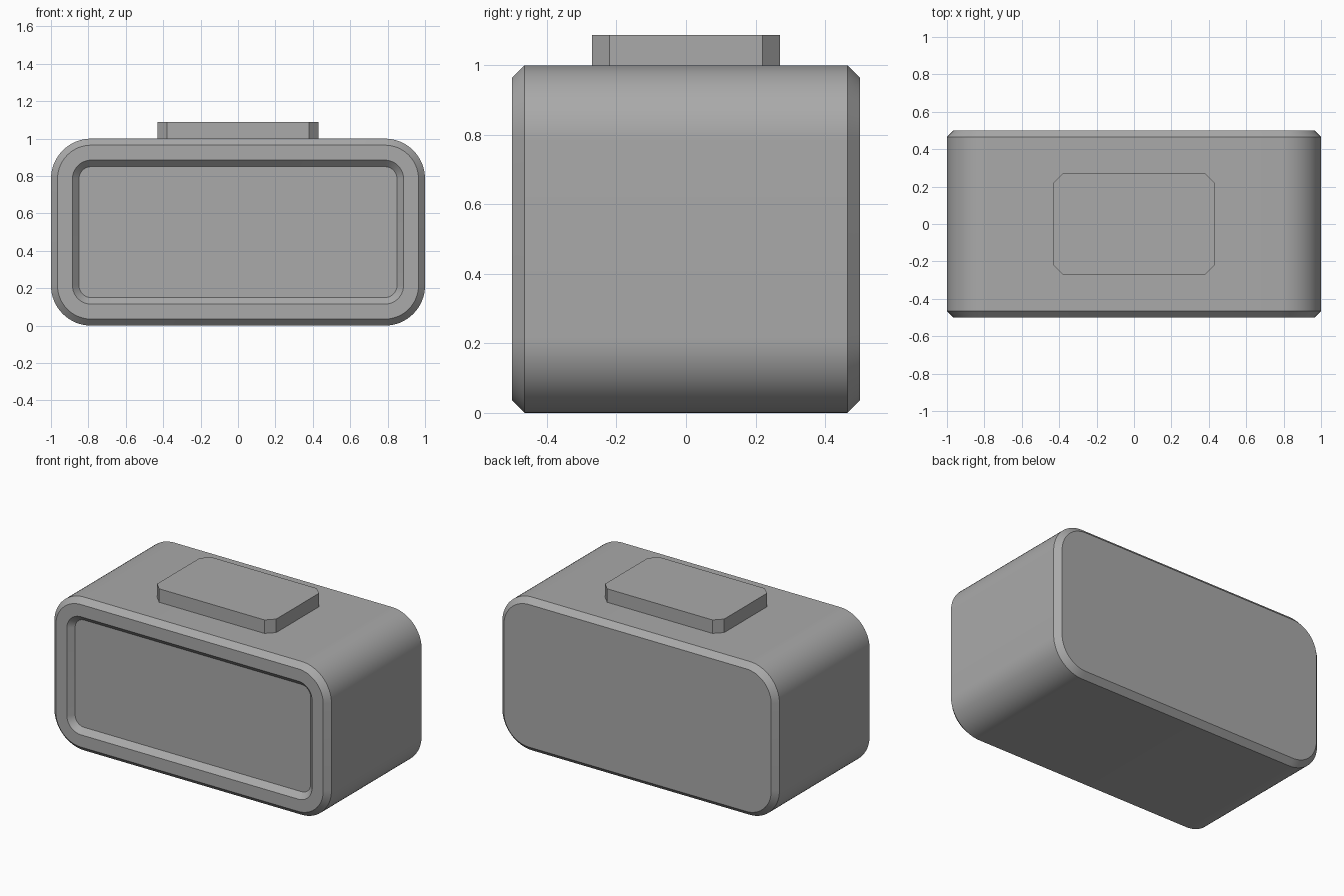
import bpy, bmesh, math

if "Cube" in bpy.data.objects:
    bpy.data.objects.remove(bpy.data.objects["Cube"])

SEGS = 16  # segments per rounded corner

grey = bpy.data.materials.new("grey")
grey.diffuse_color = (0.4, 0.4, 0.4, 1)
grey.use_nodes = True
grey.node_tree.nodes["Principled BSDF"].inputs["Base Color"].default_value = grey.diffuse_color


def outline(hx, hy, radius, segs):
    """Counter-clockwise rectangle with rounded (or chamfered) corners."""
    pts = []
    for i, (sx, sy) in enumerate([(1, 1), (-1, 1), (-1, -1), (1, -1)]):
        for k in range(segs + 1):
            a = math.pi / 2 * (i + k / segs)
            pts.append((sx * (hx - radius) + radius * math.cos(a),
                        sy * (hy - radius) + radius * math.sin(a)))
    return pts


def loft(name, rings):
    """Bridge successive rings and cap both ends."""
    bm = bmesh.new()
    loops = [[bm.verts.new(co) for co in ring] for ring in rings]
    n = len(loops[0])
    for a, b in zip(loops, loops[1:]):
        for i in range(n):
            j = (i + 1) % n
            bm.faces.new((a[i], a[j], b[j], b[i]))
    bm.faces.new(loops[0][::-1])
    bm.faces.new(loops[-1])
    bmesh.ops.recalc_face_normals(bm, faces=bm.faces[:])
    mesh = bpy.data.meshes.new(name)
    bm.to_mesh(mesh)
    bm.free()
    mesh.materials.append(grey)
    obj = bpy.data.objects.new(name, mesh)
    bpy.context.collection.objects.link(obj)
    bpy.ops.object.select_all(action='DESELECT')
    obj.select_set(True)
    bpy.context.view_layer.objects.active = obj
    bpy.ops.object.shade_smooth_by_angle(angle=math.radians(30))
    return obj


# Rounded housing: (y, inset) from the recessed front panel to the flat back
C = 0.035
profile = [(-0.5 + C, 0.15), (-0.5, 0.115), (-0.5, C), (-0.5 + C, 0),
           (0.5 - C, 0), (0.5, C)]
loft("housing", [[(x, y, 0.5 + z) for x, z in
                  outline(1 - d, 0.5 - d, 0.215 - d, SEGS)]
                 for y, d in profile])


# Top button: slab with 45 degree cut corners
def cut_corners(hx, hy, c):
    pts = []
    for sx, sy in [(1, 1), (-1, 1), (-1, -1), (1, -1)]:
        pair = [(sx * hx, sy * (hy - c)), (sx * (hx - c), sy * hy)]
        pts += pair if sx * sy > 0 else pair[::-1]
    return pts


loft("top_button", [[(x, y, z) for x, y in cut_corners(0.43, 0.27, 0.05)]
                    for z in (0.99, 1.088)])
